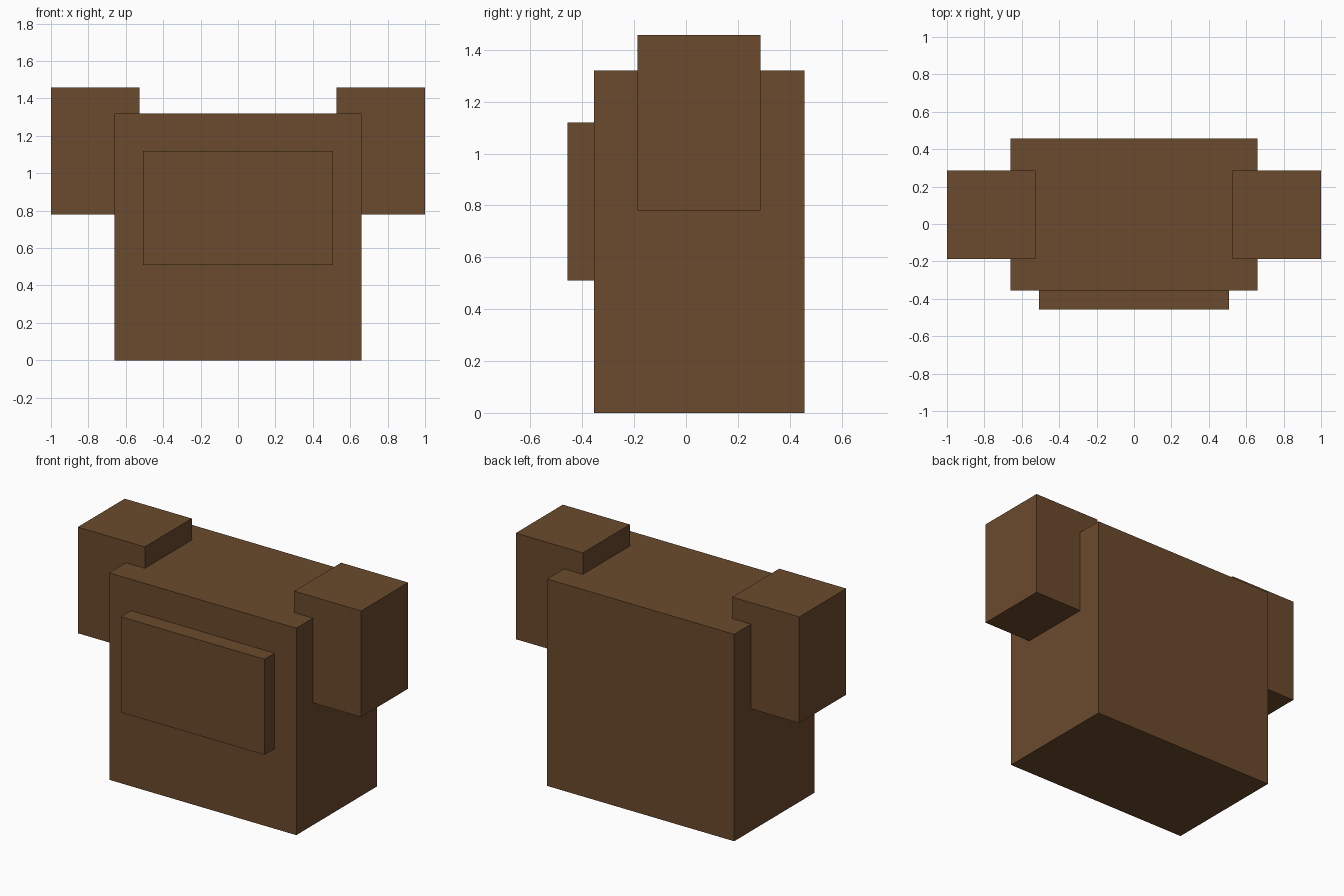
import bpy
import bmesh
from mathutils import Vector

cube = bpy.data.objects.get("Cube")
if cube:
    bpy.data.objects.remove(cube, do_unlink=True)

# Single flat colour
brown = bpy.data.materials.new("brown")
brown.use_nodes = True
colour = (0.147, 0.069, 0.026, 1.0)
brown.diffuse_color = colour
bsdf = brown.node_tree.nodes["Principled BSDF"]
bsdf.inputs["Base Color"].default_value = colour
bsdf.inputs["Roughness"].default_value = 0.9


def box(name, low, high):
    """Add a flat-shaded box between two opposite corners."""
    low, high = Vector(low), Vector(high)
    bm = bmesh.new()
    bmesh.ops.create_cube(bm, size=1.0)
    bmesh.ops.scale(bm, vec=high - low, verts=bm.verts)
    mesh = bpy.data.meshes.new(name)
    bm.to_mesh(mesh)
    bm.free()
    mesh.materials.append(brown)
    obj = bpy.data.objects.new(name, mesh)
    obj.location = (low + high) / 2
    bpy.context.collection.objects.link(obj)
    return obj


# Torso block
box("torso", (-0.66, -0.355, 0.0), (0.66, 0.457, 1.32))

# Raised chest plate, seated slightly into the torso
box("chest_plate", (-0.507, -0.457, 0.51), (0.507, -0.35, 1.12))

# Shoulder blocks, overlapping the torso's upper sides
for side, sign in (("left", 1), ("right", -1)):
    x0, x1 = sorted((sign * 0.527, sign * 1.0))
    box(side + "_shoulder", (x0, -0.187, 0.78), (x1, 0.287, 1.457))
